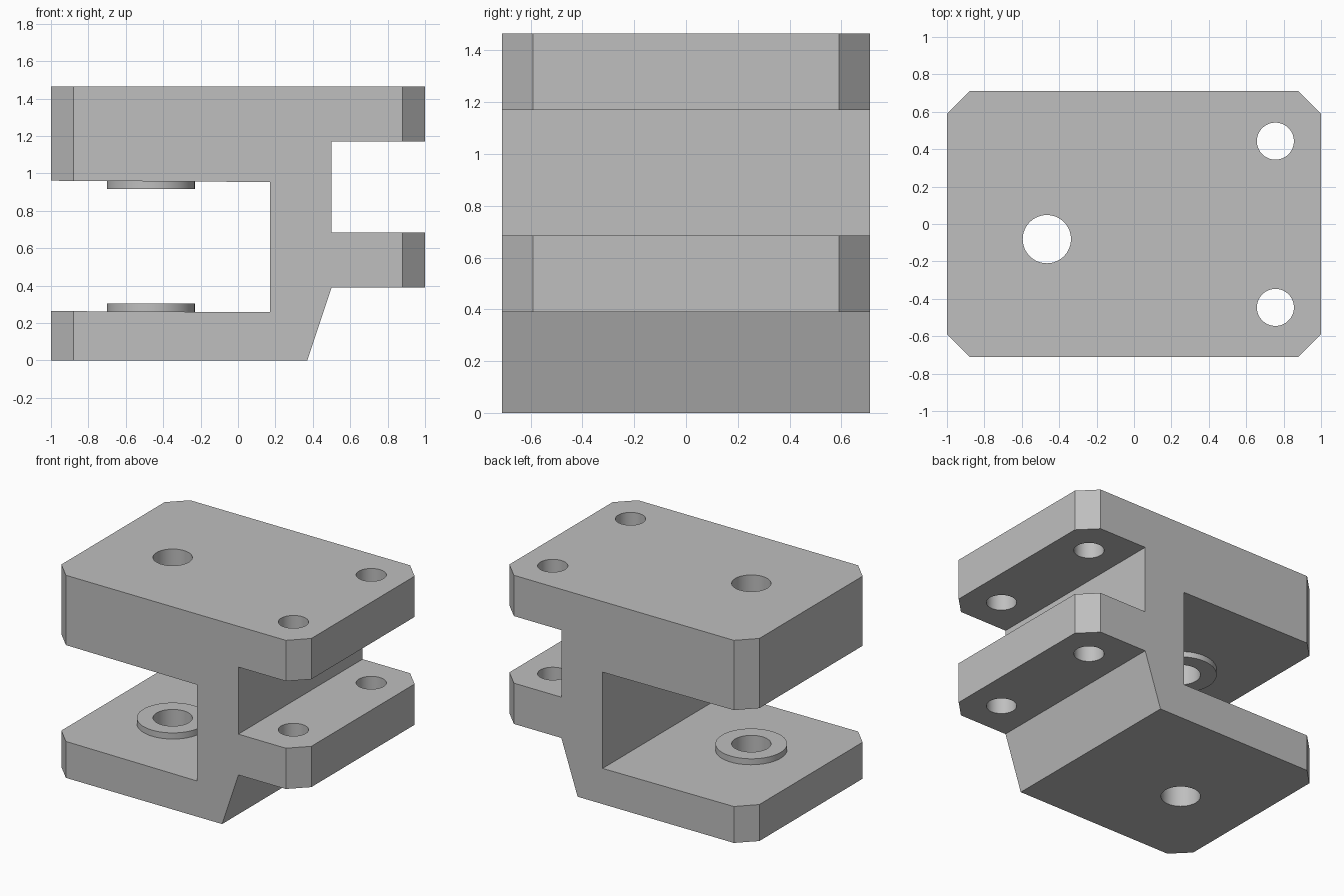
import bpy, bmesh

if "Cube" in bpy.data.objects:
    bpy.data.objects.remove(bpy.data.objects["Cube"])

grey = bpy.data.materials.new("plain grey")
grey.diffuse_color = (0.52, 0.52, 0.52, 1)
grey.use_nodes = True
grey.node_tree.nodes["Principled BSDF"].inputs["Base Color"].default_value = grey.diffuse_color


def add_object(name, bm):
    bmesh.ops.recalc_face_normals(bm, faces=bm.faces)
    mesh = bpy.data.meshes.new(name)
    bm.to_mesh(mesh)
    bm.free()
    mesh.materials.append(grey)
    obj = bpy.data.objects.new(name, mesh)
    bpy.context.collection.objects.link(obj)
    return obj


def cylinder(name, x, y, r, z0, z1):
    bpy.ops.mesh.primitive_cylinder_add(vertices=64, radius=r, depth=z1 - z0,
                                        location=(x, y, (z0 + z1) / 2))
    obj = bpy.context.object
    obj.name = name
    obj.data.materials.append(grey)
    return obj


def combine(target, tool, operation):
    mod = target.modifiers.new(operation, 'BOOLEAN')
    mod.operation = operation
    mod.solver = 'EXACT'
    mod.object = tool
    bpy.context.view_layer.objects.active = target
    bpy.ops.object.modifier_apply(modifier=mod.name)
    bpy.data.objects.remove(tool)


# Bracket body: side profile (x, z) extruded through the depth
profile = [(-1, 0), (0.37, 0), (0.5, 0.39), (1, 0.39), (1, 0.685), (0.5, 0.685),
           (0.5, 1.17), (1, 1.17), (1, 1.465), (-1, 1.465), (-1, 0.961),
           (0.17, 0.954), (0.17, 0.258), (-1, 0.264)]
D = 0.71
bm = bmesh.new()
face = bm.faces.new([bm.verts.new((x, -D, z)) for x, z in profile])
ext = bmesh.ops.extrude_face_region(bm, geom=[face])
bmesh.ops.translate(bm, vec=(0, 2 * D, 0),
                    verts=[v for v in ext["geom"] if isinstance(v, bmesh.types.BMVert)])
bmesh.ops.recalc_face_normals(bm, faces=bm.faces)

# Chamfer the upright corners of all four plates
corners = [e for e in bm.edges
           if all(abs(abs(v.co.x) - 1) < 1e-4 for v in e.verts)
           and abs(e.verts[0].co.z - e.verts[1].co.z) > 0.1]
bmesh.ops.bevel(bm, geom=corners, offset=0.12, offset_type='OFFSET',
                segments=1, affect='EDGES')
body = add_object("bracket_body", bm)

# Raised bosses facing each other inside the left slot
PX, PY = -0.466, -0.081
for z0, z1 in ((0.2, 0.305), (0.917, 1.02)):
    combine(body, cylinder("boss", PX, PY, 0.235, z0, z1), 'UNION')

# Pivot hole and two mounting holes, right through
for x, y, r in ((PX, PY, 0.129), (0.756, 0.443, 0.099), (0.756, -0.446, 0.099)):
    combine(body, cylinder("hole_cutter", x, y, r, -0.2, 1.7), 'DIFFERENCE')

# Smooth round walls, sharp edges elsewhere
bpy.ops.object.select_all(action='DESELECT')
body.select_set(True)
bpy.context.view_layer.objects.active = body
bpy.ops.object.shade_smooth_by_angle(angle=0.3)
